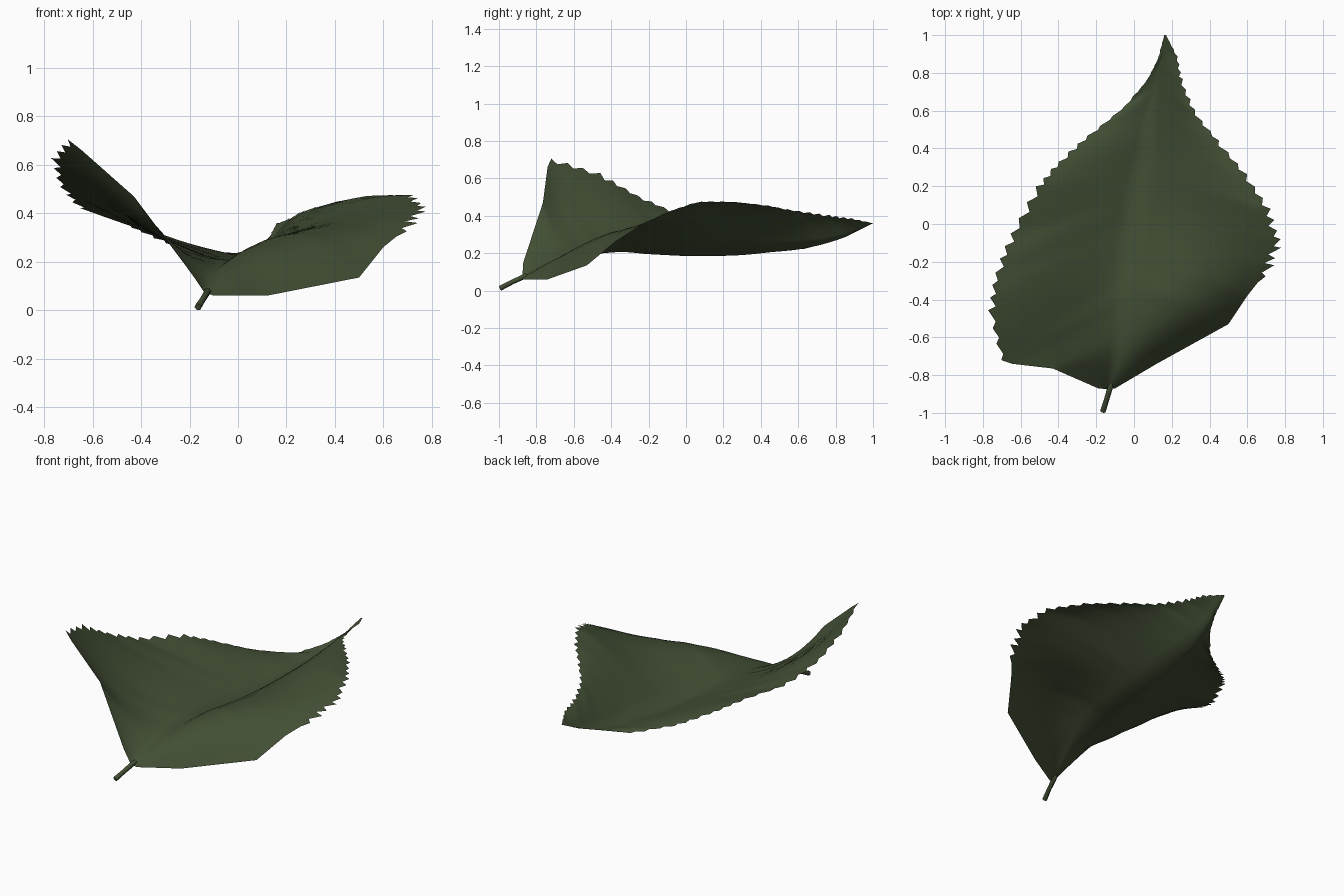
import bpy, random
from mathutils import Vector as V

if "Cube" in bpy.data.objects:
    bpy.data.objects.remove(bpy.data.objects["Cube"])

random.seed(4)
mat = bpy.data.materials.new("leaf_green")
mat.diffuse_color = (0.055, 0.077, 0.035, 1)
mat.use_nodes = True
mat.node_tree.nodes["Principled BSDF"].inputs["Base Color"].default_value = mat.diffuse_color

# stations from base to tip: left edge, midrib, right edge, (left bulge, right bulge)
S = [
    ((-.19, -.87, .15), (-.14, -.875, .075), (-.10, -.87, .06), (0, 0)),
    ((-.43, -.765, .47), (-.09, -.66, .165), (.12, -.74, .06), (-.05, .05)),
    ((-.69, -.735, .70), (-.04, -.38, .205), (.50, -.53, .135), (-.12, .12)),
    ((-.76, -.48, .63), (-.02, -.2, .195), (.60, -.38, .26), (-.07, .105)),
    ((-.73, -.27, .51), (0, 0, .185), (.71, -.24, .35), (-.025, .09)),
    ((-.65, -.07, .42), (.02, .15, .185), (.765, -.10, .42), (0, .085)),
    ((-.52, .18, .385), (.04, .3, .19), (.72, .06, .475), (0, .08)),
    ((-.40, .32, .325), (.07, .45, .205), (.60, .25, .475), (0, .07)),
    ((-.25, .46, .26), (.09, .6, .22), (.45, .43, .455), (0, .05)),
    ((-.05, .62, .22), (.12, .74, .25), (.32, .59, .425), (0, .03)),
    ((.07, .76, .26), (.14, .86, .29), (.25, .75, .40), (0, .01)),
    ((.13, .88, .30), (.16, .93, .33), (.23, .88, .385), (0, 0)),
    ((.16, 1, .36), (.165, 1, .36), (.17, 1, .36), (0, 0)),
]
S = [[V(p) for p in row] for row in S]
STEPS, HALF = 6, 8


def spline(a, b, c, d, t):
    return 0.5 * (2*b + (c - a)*t + (2*a - 5*b + 4*c - d)*t*t + (3*b - a - 3*c + d)*t**3)


def toothed(edge, inner, direction, odd, width):
    # notch points move inward, tooth points move outward and towards the tip
    inward = (inner - edge).normalized()
    size = min(0.05, width * 0.3) * random.uniform(.5, 1.2)
    if odd:
        return edge + inward * min(size * .6, (inner - edge).length * .7)
    return edge - inward * size * .4 + direction.normalized() * size * .6


def arc(p, q, bulge, t):
    return p.lerp(q, t) + V((0, 0, bulge * 4 * t * (1 - t)))


# leaf blade: two arched halves lofted along the midrib
verts, faces = [], []
last = len(S) - 1
for i in range(last):
    for k in range(STEPS + (i == last - 1)):
        t = k / STEPS
        around = [S[max(i-1, 0)], S[i], S[i+1], S[min(i+2, last)]]
        L = S[i][0].lerp(S[i+1][0], t)
        R = S[i][2].lerp(S[i+1][2], t)
        M = spline(*[s[1] for s in around], t)
        bl, br = spline(*[s[3] for s in around], t)
        row = [arc(L, M, bl, j / HALF) for j in range(HALF)]
        row += [arc(M, R, br, j / HALF) for j in range(HALF + 1)]
        # only the outermost point of each row forms the saw-toothed rim
        if t < 1:
            if i >= 2:
                row[0] = toothed(L, row[1], S[i+1][0] - S[i][0], k % 2, (M - L).length)
            if i >= 4 or (i == 3 and k > 3):
                row[-1] = toothed(R, row[-2], S[i+1][2] - S[i][2], k % 2, (M - R).length)
        verts += row
cols = 2 * HALF + 1
for r in range(len(verts) // cols - 1):
    for c in range(cols - 1):
        a = r * cols + c
        faces.append((a, a + 1, a + cols + 1, a + cols))
mesh = bpy.data.meshes.new("leaf_blade")
mesh.from_pydata(verts, [], faces)
mesh.shade_smooth()
mesh.materials.append(mat)
bpy.context.collection.objects.link(bpy.data.objects.new("leaf_blade", mesh))

# stem: tapered tube running into the base of the blade
curve = bpy.data.curves.new("stem", 'CURVE')
curve.dimensions = '3D'
curve.bevel_depth = 0.015
curve.bevel_resolution = 1
curve.use_fill_caps = True
path = [(-.165, -.993, .013, 1), (-.145, -.93, .045, .9),
        (-.125, -.86, .078, 1), (-.12, -.83, .085, .3)]
sp = curve.splines.new('POLY')
sp.points.add(len(path) - 1)
for pt, (x, y, z, r) in zip(sp.points, path):
    pt.co = (x, y, z, 1)
    pt.radius = r
curve.materials.append(mat)
bpy.context.collection.objects.link(bpy.data.objects.new("stem", curve))
